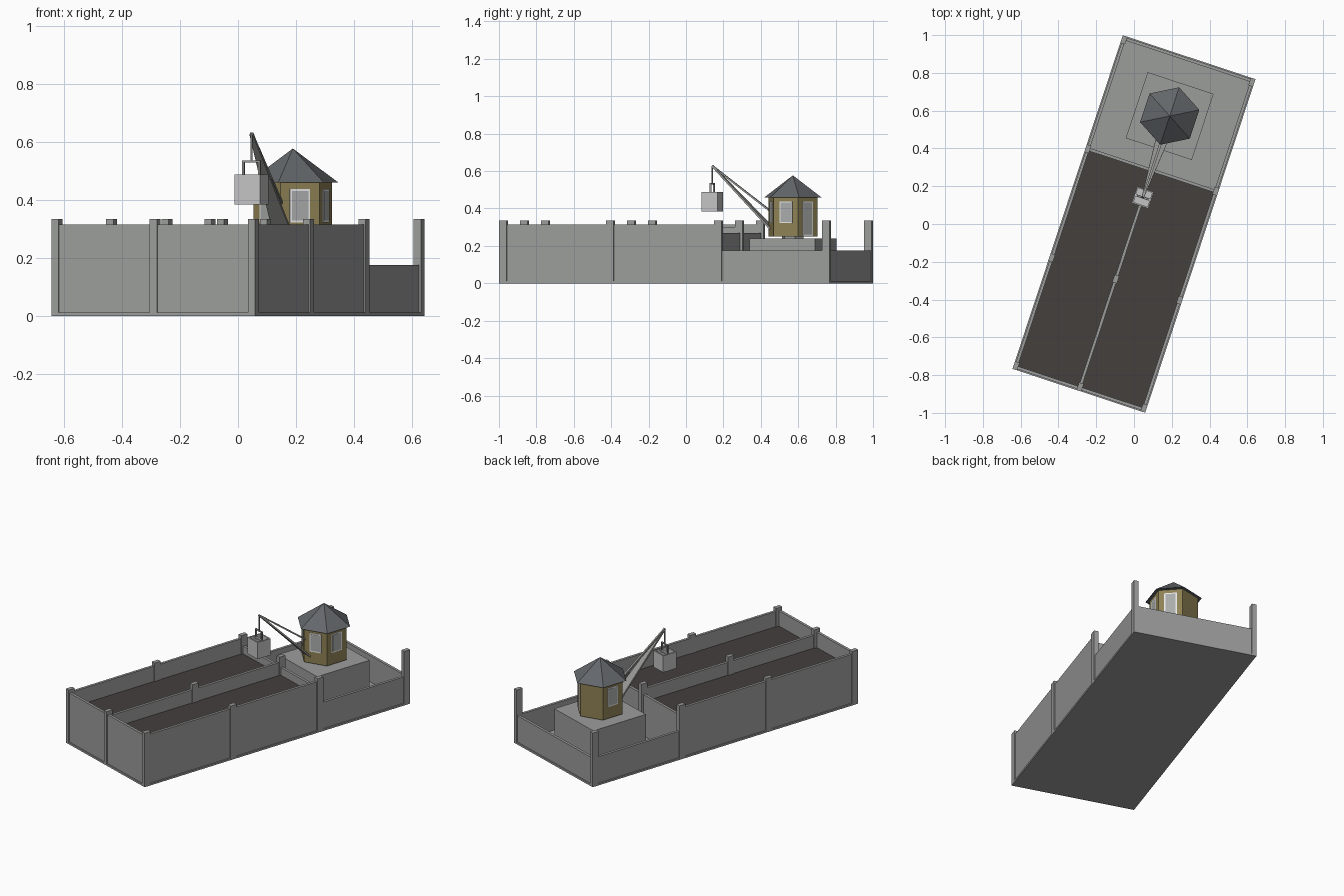
import bpy, bmesh, math
from mathutils import Vector, Matrix

if "Cube" in bpy.data.objects:
    bpy.data.objects.remove(bpy.data.objects["Cube"])

# The barge-like yard lies turned on the ground; parts are built straight, then turned
TURN = Matrix.Rotation(math.radians(-18.3), 4, 'Z')
W, L = 0.37, 0.93          # half width, half length


def material(name, r, g, b):
    m = bpy.data.materials.new(name)
    m.diffuse_color = (r, g, b, 1)
    m.use_nodes = True
    m.node_tree.nodes["Principled BSDF"].inputs["Base Color"].default_value = m.diffuse_color
    return m


GREY = material("concrete_grey", 0.33, 0.34, 0.33)
SOIL = material("dark_soil", 0.058, 0.050, 0.048)
TAN = material("tan_wall", 0.27, 0.22, 0.09)
ROOF = material("slate_roof", 0.125, 0.135, 0.145)
WHITE = material("white_frame", 0.80, 0.80, 0.80)
PANE = material("window_pane", 0.40, 0.41, 0.41)
STEEL = material("light_steel", 0.55, 0.55, 0.55)
BOOM = material("boom_grey", 0.32, 0.32, 0.31)


def make(name, bm, mat):
    bmesh.ops.recalc_face_normals(bm, faces=bm.faces)
    bm.transform(TURN)
    me = bpy.data.meshes.new(name)
    bm.to_mesh(me)
    bm.free()
    me.materials.append(mat)
    ob = bpy.data.objects.new(name, me)
    bpy.context.collection.objects.link(ob)
    return ob


def box(name, x, y, z, mat, place=None):
    """Box from (min, max) ranges, optionally moved by a matrix."""
    bm = bmesh.new()
    size = [b - a for a, b in (x, y, z)]
    mid = [(a + b) / 2 for a, b in (x, y, z)]
    bmesh.ops.create_cube(bm, size=1, matrix=Matrix.Translation(mid) @ Matrix.Diagonal((*size, 1)))
    if place:
        bm.transform(place)
    return make(name, bm, mat)


def taper(name, a, b, wa, wb, t, mat):
    """Flat bar from a to b, width wa to wb sideways, thickness t."""
    a, b = Vector(a), Vector(b)
    d = (b - a).normalized()
    side = Vector((1, 0, 0))
    up = side.cross(d).normalized() * t / 2
    bm = bmesh.new()
    for p, w in ((a, wa), (b, wb)):
        s = side * w / 2
        for q in (p - s - up, p + s - up, p + s + up, p - s + up):
            bm.verts.new(q)
    bmesh.ops.convex_hull(bm, input=bm.verts)
    bmesh.ops.dissolve_limit(bm, angle_limit=0.01, verts=bm.verts, edges=bm.edges)
    return make(name, bm, mat)


def hexagon(name, cy, r, z0, z1, mat, pointed=False):
    bm = bmesh.new()
    ring = lambda z: [bm.verts.new((r * math.cos(a), cy + r * math.sin(a), z))
                      for a in (math.radians(30 + 60 * k) for k in range(6))]
    low = ring(z0)
    bm.faces.new(low)
    if pointed:
        tip = bm.verts.new((0, cy, z1))
        for i in range(6):
            bm.faces.new((low[i], low[(i + 1) % 6], tip))
    else:
        high = ring(z1)
        bm.faces.new(high)
        for i in range(6):
            j = (i + 1) % 6
            bm.faces.new((low[i], low[j], high[j], high[i]))
    return make(name, bm, mat)


# Base plate and soil beds
box("base_plate", (-W, W), (-L, L), (0, 0.012), GREY)
IN, TH = 0.006, 0.022      # wall inset and inner face
for s, side in ((-1, "left"), (1, "right")):
    xs = sorted((s * 0.006, s * (W - 0.015)))
    box(side + "_soil_bed", xs, (-L + 0.015, 0.295), (0.012, 0.22), SOIL)
    # Side walls: tall along the beds, low round the crane yard
    wall = sorted((s * (W - IN), s * (W - TH)))
    box(side + "_tall_wall", wall, (-L + IN, 0.31), (0.012, 0.315), GREY)
    box(side + "_low_wall", wall, (0.31, L - IN), (0.012, 0.175), GREY)
    # Posts
    px = sorted((s * W, s * (W - 0.026)))
    for k, y in enumerate((-L + 0.021, -0.307, 0.301, L - 0.021)):
        box(f"{side}_post_{k + 1}", px, (y - 0.021, y + 0.021), (0, 0.335), GREY)

# End walls, cross wall and divider
box("front_wall", (-W + IN, W - IN), (-L + IN, -L + TH), (0.012, 0.315), GREY)
box("rear_wall", (-W + IN, W - IN), (L - TH, L - IN), (0.012, 0.175), GREY)
box("cross_wall", (-W + TH, W - TH), (0.292, 0.308), (0.012, 0.268), GREY)
box("divider_wall", (-0.008, 0.008), (-L + TH, 0.292), (0.012, 0.30), GREY)
for k, y in enumerate((-L + 0.021, -0.307, 0.301)):
    box(f"divider_post_{k + 1}", (-0.013, 0.013), (y - 0.021, y + 0.021), (0, 0.335), GREY)

# Crane plinth and six-sided cabin
CY = 0.602
box("crane_plinth", (-0.184, 0.184), (CY - 0.184, CY + 0.184), (0.012, 0.24), GREY)
hexagon("cabin_pivot", CY, 0.06, 0.24, 0.25, GREY)
hexagon("cabin_body", CY, 0.138, 0.25, 0.462, TAN)
hexagon("cabin_roof", CY, 0.16, 0.46, 0.577, ROOF, pointed=True)

# Windows and door as thin plates on the cabin faces
FACE = 0.138 * math.cos(math.radians(30))
for name, ang, z0 in (("right_window", 0, 0.322), ("front_right_window", -60, 0.322),
                      ("left_window", 180, 0.322), ("front_left_window", 240, 0.322),
                      ("door", 60, 0.253)):
    place = Matrix.Translation((0, CY, 0)) @ Matrix.Rotation(math.radians(ang), 4, 'Z')
    box(name + "_frame", (FACE - 0.002, FACE + 0.002), (-0.036, 0.036), (z0, 0.438), WHITE, place)
    box(name + "_pane", (FACE - 0.002, FACE + 0.003), (-0.029, 0.029), (z0 + 0.007, 0.431), PANE, place)

# Crane boom, tie bar and rope
TY = 0.148
taper("lower_boom", (0, 0.50, 0.275), (0, TY, 0.628), 0.07, 0.012, 0.010, BOOM)
taper("upper_tie", (0, 0.49, 0.375), (0, TY, 0.628), 0.014, 0.010, 0.009, BOOM)
box("rope", (-0.003, 0.003), (TY - 0.003, TY + 0.003), (0.53, 0.628), BOOM)

# Open bucket with bail handle
B, T = 0.046, 0.007
box("bucket_floor", (-B, B), (TY - B, TY + B), (0.385, 0.393), STEEL)
for s, n in ((-1, "near"), (1, "far")):
    box(f"bucket_{n}_end", (-B, B), sorted((TY + s * B, TY + s * (B - T))), (0.385, 0.488), STEEL)
    box(f"bucket_{n}_side", sorted((s * B, s * (B - T))), (TY - B, TY + B), (0.385, 0.488), STEEL)
    box(f"bail_{n}_leg", sorted((s * 0.026, s * 0.032)), (TY - 0.005, TY + 0.005), (0.48, 0.535), BOOM)
box("bail_top", (-0.032, 0.032), (TY - 0.005, TY + 0.005), (0.529, 0.535), BOOM)
box("bucket_crossbar", (-B, B), (TY - 0.006, TY + 0.006), (0.476, 0.484), STEEL)
